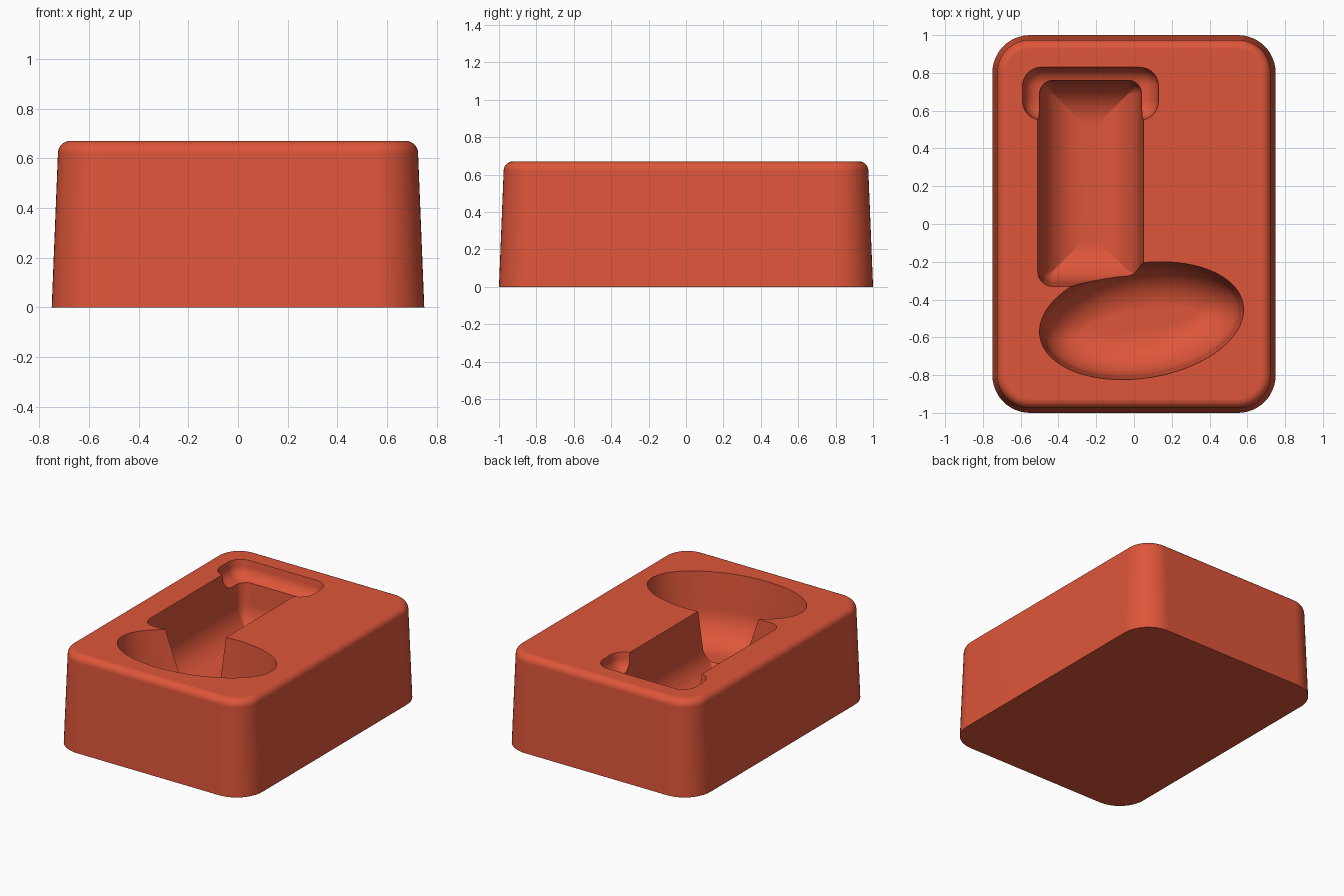
import bpy, bmesh
from math import sin, cos, pi, radians

cube = bpy.data.objects.get("Cube")
if cube:
    bpy.data.objects.remove(cube, do_unlink=True)

TOP = 0.67

clay = bpy.data.materials.new("terracotta_red")
clay.use_nodes = True
clay.diffuse_color = (0.73, 0.092, 0.042, 1)
clay.node_tree.nodes["Principled BSDF"].inputs["Base Color"].default_value = clay.diffuse_color


def rounded_rect(cx, cy, hx, hy, radius, steps=12):
    """Outline function: rounded rectangle shrunk by an inset."""
    def outline(inset):
        r = max(radius - inset, 0.004)
        points = []
        for corner, (sx, sy) in enumerate([(1, 1), (-1, 1), (-1, -1), (1, -1)]):
            for i in range(steps + 1):
                a = (corner + i / steps) * pi / 2
                points.append((cx + sx * (hx - inset - r) + r * cos(a),
                               cy + sy * (hy - inset - r) + r * sin(a)))
        return points
    return outline


def ellipse(cx, cy, rx, ry, turn, steps=96):
    """Outline function: turned ellipse shrunk by an inset."""
    def outline(inset):
        points = []
        for i in range(steps):
            a = 2 * pi * i / steps
            x, y = (rx - inset) * cos(a), (ry - inset) * sin(a)
            points.append((cx + x * cos(turn) - y * sin(turn),
                           cy + x * sin(turn) + y * cos(turn)))
        return points
    return outline


def loft(name, outline, profile):
    """Closed solid through (inset, height) steps listed from bottom to top."""
    bm = bmesh.new()
    rings = [[bm.verts.new((x, y, z)) for x, y in outline(inset)] for inset, z in profile]
    n = len(rings[0])
    for low, high in zip(rings, rings[1:]):
        for i in range(n):
            j = (i + 1) % n
            bm.faces.new((low[i], low[j], high[j], high[i]))
    bm.faces.new(rings[0][::-1])
    bm.faces.new(rings[-1])
    bmesh.ops.recalc_face_normals(bm, faces=bm.faces)
    mesh = bpy.data.meshes.new(name)
    bm.to_mesh(mesh)
    bm.free()
    mesh.materials.append(clay)
    obj = bpy.data.objects.new(name, mesh)
    bpy.context.collection.objects.link(obj)
    return obj


def pocket(name, outline, depth, fillet, draft, steps=14):
    """Cutter with drafted walls and a filleted floor."""
    floor = TOP - depth
    profile = []
    for i in range(steps + 1):
        a = pi / 2 * i / steps
        profile.append((draft + fillet * (1 - sin(a)), floor + fillet * (1 - cos(a))))
    profile += [(0, TOP), (0, TOP + 0.1)]
    cutter = loft(name, outline, profile)
    cutter.hide_render = True
    return cutter


# Tapered block with a rounded top rim
rim, taper = 0.05, 0.025
rim_steps = [(taper + rim * (1 - cos(a)), TOP - rim + rim * sin(a))
             for a in [pi / 2 * i / 8 for i in range(9)]]
block = loft("block", rounded_rect(0, 0, 0.75, 1.0, 0.2), [(0, 0)] + rim_steps)

# Hollows: long channel, oval bowl and shallow cross slot
cutters = [
    pocket("channel_cutter", rounded_rect(-0.23, 0.22, 0.28, 0.55, 0.08), 0.465, 0.22, 0.02),
    pocket("bowl_cutter", ellipse(0.04, -0.512, 0.545, 0.304, radians(9)), 0.47, 0.23, 0.02),
    pocket("slot_cutter", rounded_rect(-0.23, 0.69, 0.36, 0.14, 0.1), 0.12, 0.09, 0.005),
]

bpy.ops.object.select_all(action="DESELECT")
block.select_set(True)
bpy.context.view_layer.objects.active = block
for cutter in cutters:
    mod = block.modifiers.new(cutter.name, "BOOLEAN")
    mod.operation = "DIFFERENCE"
    mod.solver = "EXACT"
    mod.object = cutter
    bpy.ops.object.modifier_apply(modifier=mod.name)
    bpy.data.objects.remove(cutter, do_unlink=True)

# Smooth shading with crisp pocket edges
bpy.ops.object.shade_smooth_by_angle(angle=radians(30))
weighted = block.modifiers.new("weighted_normals", "WEIGHTED_NORMAL")
weighted.keep_sharp = True
